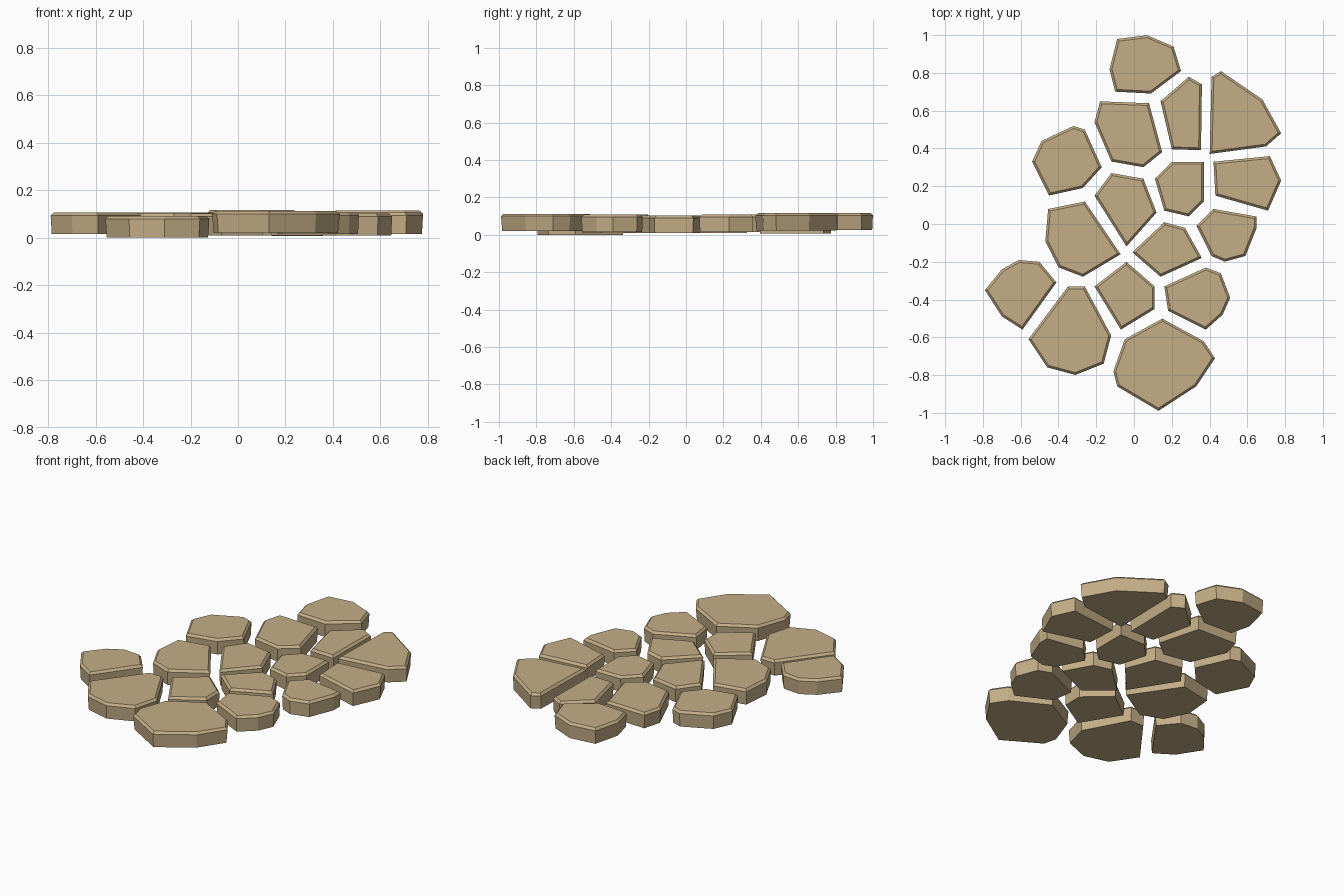
import bpy, bmesh
from mathutils import Vector

if "Cube" in bpy.data.objects:
    bpy.data.objects.remove(bpy.data.objects["Cube"])

HEIGHT = 0.092   # thickness of every stone
TAPER = 0.97     # underside is slightly smaller than the top
CHAMFER = 0.013  # worn rim around the top

sandstone = bpy.data.materials.new("sandstone")
sandstone.diffuse_color = (0.55, 0.42, 0.24, 1)
sandstone.use_nodes = True
sandstone.node_tree.nodes["Principled BSDF"].inputs["Base Color"].default_value = sandstone.diffuse_color


def stone(name, base, *outline):
    """Flat-topped paving stone from a plan outline, resting at height base."""
    bm = bmesh.new()
    centre = sum((Vector(p) for p in outline), Vector((0, 0))) / len(outline)
    # tapered underside, extruded up to the full outline
    bottom = bm.faces.new([bm.verts.new((x, y, base)) for x, y in outline])
    ext = bmesh.ops.extrude_face_region(bm, geom=[bottom], use_keep_orig=True)["geom"]
    top = [v for v in ext if isinstance(v, bmesh.types.BMVert)]
    for v in top:
        v.co.z += HEIGHT
    for v in bm.verts:
        if v not in top:
            v.co.xy = centre + (v.co.xy - centre) * TAPER
    # chamfered top rim
    rim = [e for e in bm.edges if all(v in top for v in e.verts)]
    bmesh.ops.bevel(bm, geom=rim, offset=CHAMFER, segments=1,
                    affect='EDGES', clamp_overlap=True)
    bmesh.ops.recalc_face_normals(bm, faces=bm.faces)
    mesh = bpy.data.meshes.new(name)
    bm.to_mesh(mesh)
    bm.free()
    mesh.materials.append(sandstone)
    bpy.context.collection.objects.link(bpy.data.objects.new(name, mesh))


# back end of the path
stone("back_end_stone", 0.025, (-.09, .98), (.07, 1), (.21, .94), (.25, .81),
      (.09, .69), (-.10, .70), (-.13, .82))
stone("back_left_stone", 0.015, (-.18, .65), (.08, .64), (.15, .38), (.05, .30),
      (-.12, .33), (-.21, .54))
stone("back_sliver_stone", 0.006, (.14, .65), (.29, .78), (.36, .74), (.355, .39),
      (.20, .395))
stone("back_right_stone", 0.023, (.41, .78), (.46, .81), (.68, .66), (.78, .48),
      (.70, .41), (.40, .37))
stone("left_edge_stone", 0.015, (-.49, .44), (-.32, .52), (-.26, .50), (-.17, .30),
      (-.27, .19), (-.45, .15), (-.54, .33))

# middle of the path
stone("centre_stone", 0.01, (-.12, .27), (.05, .24), (.12, .06), (-.04, -.12),
      (-.21, .15))
stone("small_centre_stone", 0.01, (.20, .33), (.37, .33), (.37, .12), (.29, .04),
      (.16, .07), (.11, .24))
stone("right_edge_stone", 0.015, (.42, .33), (.72, .36), (.78, .23), (.71, .07),
      (.43, .15))
stone("middle_left_stone", 0.012, (-.455, .08), (-.26, .12), (-.07, -.16),
      (-.27, -.28), (-.40, -.23), (-.47, -.09))
stone("middle_wedge_stone", 0.01, (.16, .01), (.27, -.02), (.36, -.18), (.14, -.28),
      (-.01, -.15))
stone("middle_right_stone", 0.01, (.42, .08), (.65, .04), (.65, -.02), (.59, -.17),
      (.48, -.20), (.41, -.17), (.33, -.01))

# front end of the path
stone("far_left_stone", 0.015, (-.70, -.24), (-.61, -.19), (-.50, -.20), (-.41, -.31),
      (-.59, -.56), (-.70, -.49), (-.79, -.35))
stone("front_left_stone", 0.0, (-.35, -.33), (-.26, -.33), (-.12, -.59), (-.16, -.74),
      (-.31, -.80), (-.46, -.76), (-.56, -.61))
stone("front_centre_stone", 0.01, (-.04, -.20), (.11, -.33), (.11, -.45), (-.07, -.56),
      (-.21, -.33))
stone("front_right_stone", 0.015, (.16, -.33), (.38, -.23), (.46, -.26), (.51, -.39),
      (.47, -.48), (.38, -.56), (.18, -.46))
stone("front_end_stone", 0.02, (-.05, -.61), (.15, -.50), (.37, -.62), (.43, -.71),
      (.33, -.86), (.13, -.99), (-.09, -.86), (-.11, -.78))
